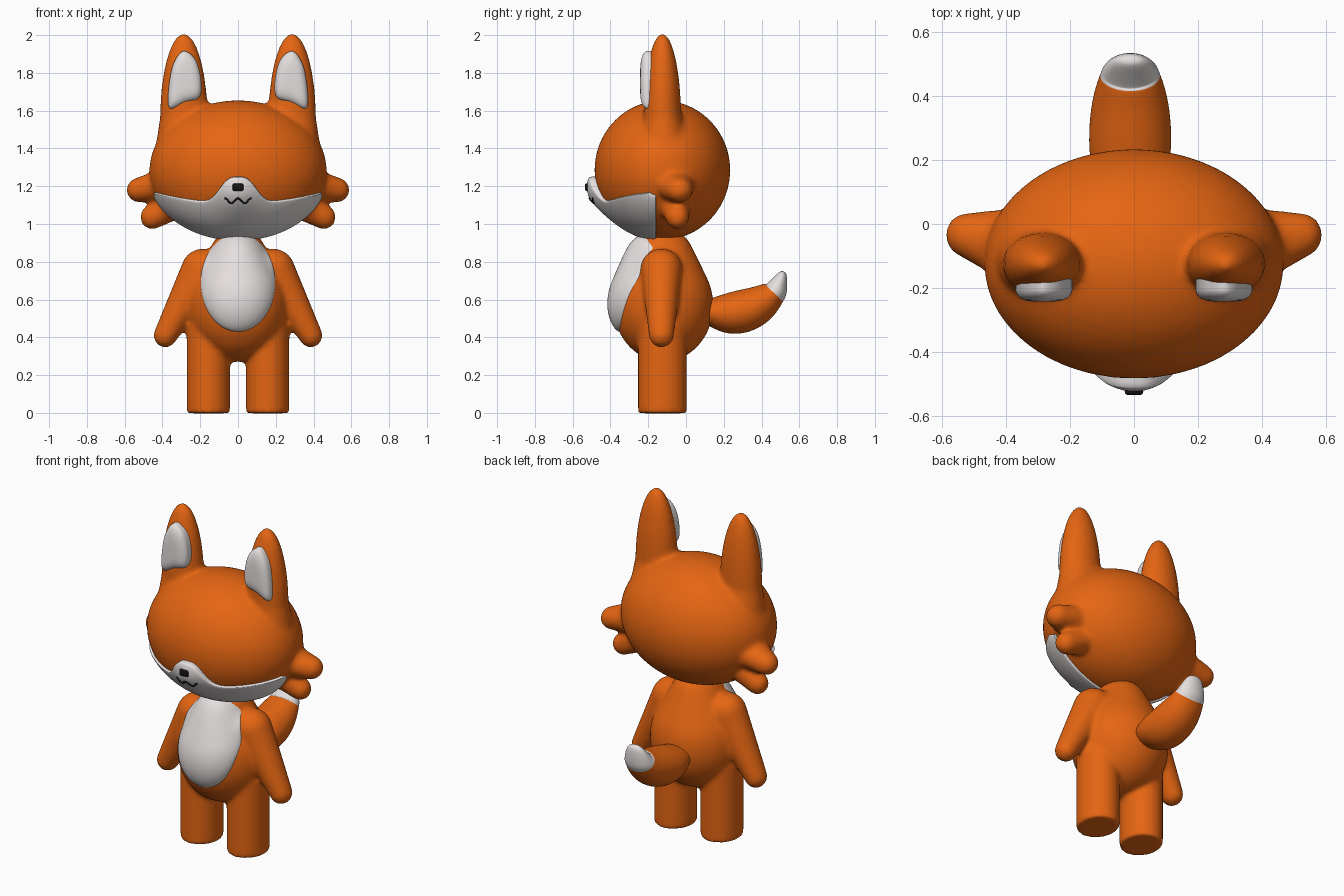
import bpy, bmesh, math
from mathutils import Vector
from mathutils.bvhtree import BVHTree

if "Cube" in bpy.data.objects:
    bpy.data.objects.remove(bpy.data.objects["Cube"])


def material(name, rgb):
    m = bpy.data.materials.new(name)
    m.diffuse_color = (*rgb, 1)
    m.use_nodes = True
    m.node_tree.nodes["Principled BSDF"].inputs["Base Color"].default_value = m.diffuse_color
    return m


ORANGE = material("fox_orange", (0.78, 0.13, 0.006))
WHITE = material("soft_white", (0.78, 0.73, 0.73))
BLACK = material("black", (0.006, 0.006, 0.006))


def add_object(name, bm, *mats):
    bmesh.ops.recalc_face_normals(bm, faces=bm.faces)
    for f in bm.faces:
        f.smooth = True
    me = bpy.data.meshes.new(name)
    bm.to_mesh(me)
    bm.free()
    ob = bpy.data.objects.new(name, me)
    bpy.context.collection.objects.link(ob)
    for m in mats:
        me.materials.append(m)
    return ob


def blob(bm, *balls, sides=(1,)):
    """Convex hull around ellipsoids (centre, radii), optionally on both sides."""
    for s in sides:
        tmp = bmesh.new()
        for (x, y, z), (a, b, c) in balls:
            ball = bmesh.new()
            bmesh.ops.create_icosphere(ball, subdivisions=4, radius=1)
            for v in ball.verts:
                tmp.verts.new((s * x + a * v.co.x, y + b * v.co.y, z + c * v.co.z))
            ball.free()
        bmesh.ops.convex_hull(tmp, input=tmp.verts)
        bmesh.ops.delete(tmp, geom=[v for v in tmp.verts if not v.link_faces], context='VERTS')
        me = bpy.data.meshes.new("part")
        tmp.to_mesh(me)
        tmp.free()
        bm.from_mesh(me)
        bpy.data.meshes.remove(me)


def melt(name, bm, voxel, steps):
    """Fuse overlapping blobs into one soft skin."""
    ob = add_object(name, bm, ORANGE)
    r = ob.modifiers.new("fuse", 'REMESH')
    r.mode, r.voxel_size, r.use_smooth_shade = 'VOXEL', voxel, True
    s = ob.modifiers.new("soften", 'SMOOTH')
    s.factor, s.iterations = 0.5, steps
    deps = bpy.context.evaluated_depsgraph_get()
    me = bpy.data.meshes.new_from_object(ob.evaluated_get(deps))
    ob.modifiers.clear()
    ob.data = me
    return ob


def surface_y(ob):
    tree = BVHTree.FromPolygons([v.co for v in ob.data.vertices],
                                [p.vertices for p in ob.data.polygons])

    def hit(x, z):
        p = tree.ray_cast(Vector((x, -2, z)), Vector((0, 1, 0)))[0]
        return p.y if p else -0.12
    return hit


def skin_rows(bm, rows, closed):
    n = len(rows[0])
    for a, b in zip(rows, rows[1:]):
        for j in range(n if closed else n - 1):
            k = (j + 1) % n
            bm.faces.new((a[j], a[k], b[k], b[j]))


def pad(name, outline, base, thick, sink):
    """Domed plate facing forward: rings shrink towards the outline's centre."""
    bm = bmesh.new()
    cx = sum(p[0] for p in outline) / len(outline)
    cz = sum(p[1] for p in outline) / len(outline)
    rows = []
    for r, t in [(1, None)] + [(math.sin(i * math.pi / 24), 1) for i in range(12, 0, -1)]:
        row = []
        for px, pz in outline:
            x, z = cx + (px - cx) * r, cz + (pz - cz) * r
            d = -sink if t is None else thick * math.sqrt(max(0, 1 - r ** 4))
            row.append(bm.verts.new((x, base(x, z) - d, z)))
        rows.append(row)
    skin_rows(bm, rows, True)
    bm.faces.new(rows[-1])
    return add_object(name, bm, WHITE)


def smooth_loop(pts, n=8):
    out = []
    for i in range(len(pts)):
        p = [Vector(pts[(i + k) % len(pts)]) for k in (-1, 0, 1, 2)]
        for j in range(n):
            t = j / n
            out.append(0.5 * (2 * p[1] + (p[2] - p[0]) * t + (2 * p[0] - 5 * p[1] + 4 * p[2] - p[3]) * t * t
                              + (3 * p[1] - p[0] - 3 * p[2] + p[3]) * t ** 3))
    return out


BOTH = (-1, 1)
CY, CZ = -0.125, 1.285

# Head with ears and cheek tufts
bm = bmesh.new()
blob(bm, ((0, CY, CZ), (0.47, 0.36, 0.37)))
blob(bm, ((0.287, -0.125, 1.55), (0.127, 0.10, 0.462)), sides=BOTH)
blob(bm, ((0.30, -0.12, 1.40), (0.135, 0.13, 0.19)), ((0.285, -0.125, 1.6), (0.122, 0.09, 0.1)), sides=BOTH)
blob(bm, ((0.36, -0.07, 1.21), (0.11, 0.12, 0.09)), ((0.525, -0.035, 1.18), (0.066, 0.07, 0.066)), sides=BOTH)
blob(bm, ((0.30, -0.06, 1.12), (0.09, 0.09, 0.08)), ((0.455, -0.045, 1.037), (0.064, 0.062, 0.066)), sides=BOTH)
head = melt("head", bm, 0.013, 14)

# Torso with arms and legs
bm = bmesh.new()
blob(bm, ((0, -0.12, 0.57), (0.272, 0.265, 0.30)), ((0, -0.125, 0.83), (0.15, 0.165, 0.15)))
blob(bm, ((0.185, -0.13, 0.76), (0.115, 0.11, 0.11)), ((0.385, -0.13, 0.41), (0.062, 0.066, 0.064)), sides=BOTH)
for s in BOTH:
    legs = bmesh.ops.create_cone(bm, cap_ends=True, segments=48, radius1=1, radius2=1, depth=0.47)
    for v in legs['verts']:
        v.co = (s * 0.157 + v.co.x * 0.115, CY + v.co.y * 0.129, v.co.z + 0.233)
body = melt("body", bm, 0.012, 12)

# Belly patch
egg = [(0.197 * math.cos(a), 0.69 + 0.26 * math.sin(a))
       for a in (i * math.tau / 64 for i in range(64))]
pad("belly_patch", egg, surface_y(body), 0.034, 0.02)

# Inner ears
ear = smooth_loop([(0.36, 1.612), (0.369, 1.70), (0.345, 1.84), (0.29, 1.915), (0.225, 1.87),
                   (0.195, 1.76), (0.205, 1.672), (0.28, 1.642)])
for s, side in ((-1, "right"), (1, "left")):
    pad("inner_ear_" + side, [(s * p.x, p.y) for p in ear], lambda x, z: -0.203, 0.04, 0.05)

# Muzzle: a shell over the lower front of the head with a raised snout
bm = bmesh.new()
RX, RY, RZ = 0.485, 0.367, 0.374
rows = []
for i in range(81):
    u = i / 40 - 1
    x = 0.449 * math.sin(u * math.pi / 2)
    k = math.sqrt(1 - (x / RX) ** 2)
    top = 1.108 + 0.055 * (abs(x) / 0.45) ** 2 + 0.142 * math.exp(-(abs(x) / 0.115) ** 3)
    low = -math.acos(min(1, 0.035 / (RY * k)))
    high = math.asin(max(-1, (top - CZ) / (RZ * k)))
    row = []
    for j in range(-1, 30):
        t = min(28, max(0, j)) / 28
        a = low + (high - low) * (0.5 - 0.5 * math.cos(t * math.pi))
        rim = j in (-1, 29) or i in (0, 80)
        edge = (1 - abs(2 * t - 1) ** 10) ** 0.5 * (1 - abs(u) ** 12)
        g = 0.93 if rim else 0.985 + 0.022 * edge
        y, z = CY - RY * k * g * math.cos(a), CZ + RZ * k * g * math.sin(a)
        if not rim:
            y -= (0.5 + 0.5 * edge) * 0.047 * math.exp(-(x / 0.115) ** 2 - ((z - 1.155) / 0.115) ** 2)
        row.append(bm.verts.new((x * g, y, z)))
    rows.append(row)
skin_rows(bm, rows, False)
muzzle = add_object("muzzle", bm, WHITE)
front = surface_y(muzzle)

# Nose
bm = bmesh.new()
bmesh.ops.create_cube(bm, size=1)
for v in bm.verts:
    v.co = (v.co.x * 0.058, front(0, 1.195) + v.co.y * 0.02, 1.195 + v.co.z * 0.04)
bmesh.ops.bevel(bm, geom=list(bm.edges), offset=0.0095, segments=4, profile=0.5, affect='EDGES')
add_object("nose", bm, BLACK)

# Mouth: a double curve laid on the muzzle
cu = bpy.data.curves.new("mouth", 'CURVE')
cu.dimensions, cu.bevel_depth, cu.bevel_resolution, cu.use_fill_caps = '3D', 0.005, 2, True
sp = cu.splines.new('POLY')
sp.points.add(40)
for i, p in enumerate(sp.points):
    x = (i / 20 - 1) * 0.07
    z = 1.123 + 0.013 * math.cos(x / 0.035 * math.pi)
    p.co = (x, front(x, z) - 0.001, z, 1)
cu.materials.append(BLACK)
bpy.context.collection.objects.link(bpy.data.objects.new("mouth", cu))

# Tail: rings (y, z, half width, half height) with a white tip
rings = [(0.06, 0.545, 0.07, 0.05), (0.13, 0.535, 0.11, 0.075), (0.20, 0.525, 0.13, 0.108),
         (0.28, 0.53, 0.133, 0.12), (0.36, 0.557, 0.127, 0.113), (0.425, 0.598, 0.112, 0.092),
         (0.472, 0.643, 0.093, 0.066), (0.475, 0.646, 0.092, 0.065), (0.495, 0.69, 0.075, 0.046),
         (0.511, 0.733, 0.052, 0.026), (0.516, 0.75, 0.025, 0.012)]
bm = bmesh.new()
rows = []
for i, (y, z, w, h) in enumerate(rings):
    p, q = rings[max(0, i - 1)], rings[min(len(rings) - 1, i + 1)]
    d = Vector((q[0] - p[0], q[1] - p[1])).normalized()
    rows.append([bm.verts.new((-0.012 + w * math.cos(a), y - d.y * h * math.sin(a), z + d.x * h * math.sin(a)))
                 for a in (j * math.tau / 16 for j in range(16))])
skin_rows(bm, rows, True)
bm.faces.new(rows[0])
bm.faces.new(rows[-1])
for f in bm.faces:
    if all(v in sum(rows[6:], []) for v in f.verts):
        f.material_index = 1
tail = add_object("tail", bm, ORANGE, WHITE)
tail.modifiers.new("round", 'SUBSURF').levels = 2
tail.modifiers["round"].render_levels = 2
